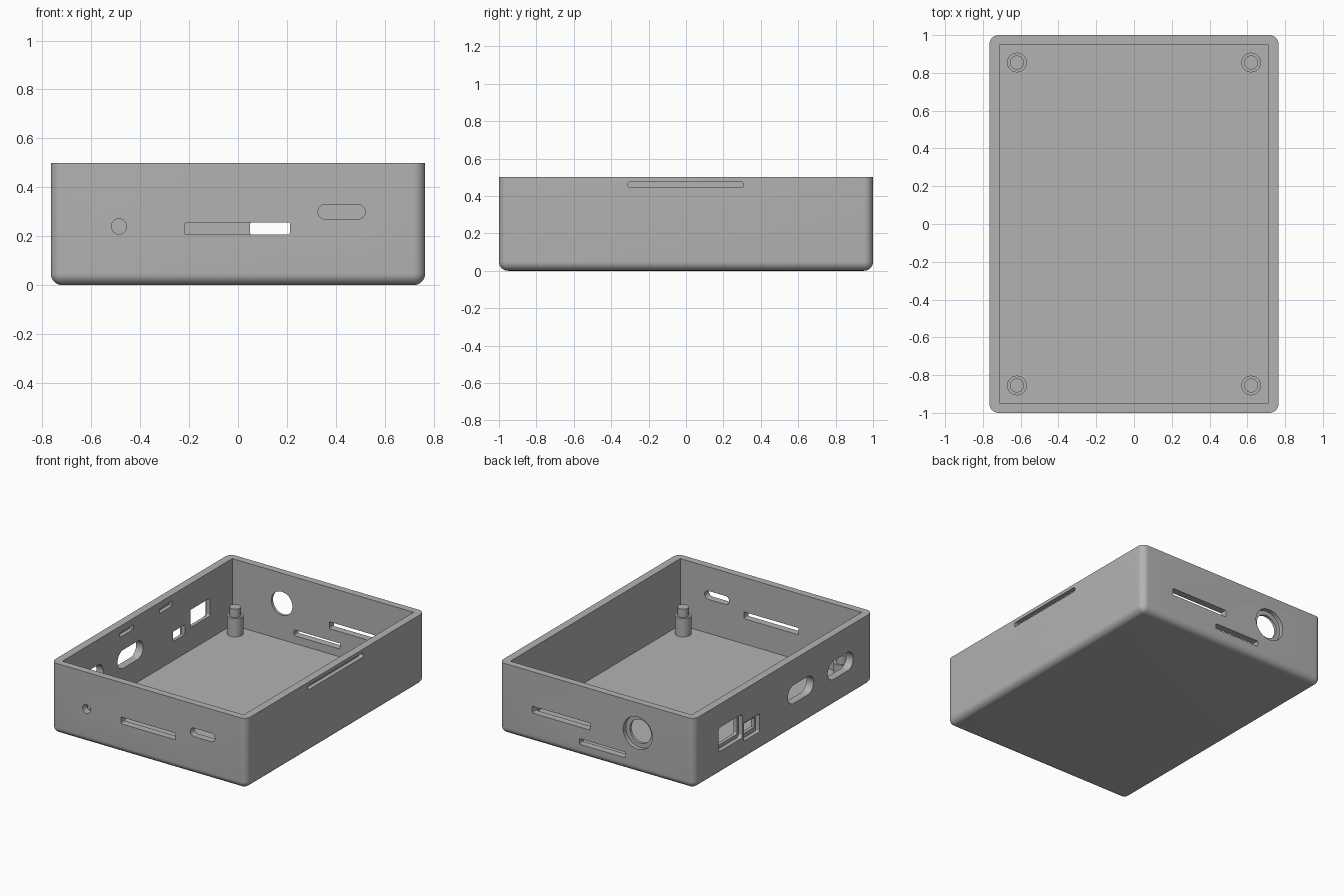
import bpy, bmesh, math
from mathutils import Vector

if "Cube" in bpy.data.objects:
    bpy.data.objects.remove(bpy.data.objects["Cube"], do_unlink=True)

HX, HY, H = 0.765, 1.0, 0.5      # outer half sizes and height
IX, IY, FLOOR = 0.71, 0.95, 0.03  # cavity half sizes and floor level
OUT = 0.1                         # overshoot of cutters

grey = bpy.data.materials.new("plain_grey")
grey.use_nodes = True
grey.diffuse_color = (0.45, 0.45, 0.45, 1)
grey.node_tree.nodes["Principled BSDF"].inputs["Base Color"].default_value = grey.diffuse_color


def make_object(name, bm):
    bmesh.ops.recalc_face_normals(bm, faces=bm.faces)
    mesh = bpy.data.meshes.new(name)
    bm.to_mesh(mesh)
    bm.free()
    mesh.materials.append(grey)
    ob = bpy.data.objects.new(name, mesh)
    bpy.context.collection.objects.link(ob)
    return ob


def box(x, y, z0, z1):
    bm = bmesh.new()
    bmesh.ops.create_cube(bm, size=2)
    for v in bm.verts:
        v.co = Vector((v.co.x * x, v.co.y * y, z1 if v.co.z > 0 else z0))
    return bm


def activate(ob):
    bpy.ops.object.select_all(action='DESELECT')
    ob.select_set(True)
    bpy.context.view_layer.objects.active = ob


def smooth(ob):
    activate(ob)
    bpy.ops.object.shade_smooth_by_angle(angle=math.radians(30))


def cut(ob, cutter):
    cutter.hide_render = True
    mod = ob.modifiers.new("cut", 'BOOLEAN')
    mod.operation, mod.solver, mod.object = 'DIFFERENCE', 'EXACT', cutter
    activate(ob)
    bpy.ops.object.modifier_apply(modifier=mod.name)
    bpy.data.objects.remove(cutter, do_unlink=True)


def slot(axis, d0, d1, a0, a1, z0, z1, r):
    """Rounded opening spanning d0..d1 along the wall's axis."""
    bm = bmesh.new()
    steps = 12
    corners = [(a1 - r, z1 - r), (a0 + r, z1 - r), (a0 + r, z0 + r), (a1 - r, z0 + r)]
    pts = []
    for q, (a, z) in enumerate(corners):
        for i in range(steps + 1):
            t = (q + i / steps) * math.pi / 2
            pts.append((a + r * math.cos(t), z + r * math.sin(t)))
    verts = [bm.verts.new((d0, a, z) if axis == 'x' else (a, d0, z)) for a, z in pts]
    bmesh.ops.remove_doubles(bm, verts=verts, dist=1e-5)
    face = bm.faces.new([v for v in verts if v.is_valid])
    top = bmesh.ops.extrude_face_region(bm, geom=[face])["geom"]
    move = Vector((d1 - d0, 0, 0)) if axis == 'x' else Vector((0, d1 - d0, 0))
    bmesh.ops.translate(bm, vec=move, verts=[g for g in top if isinstance(g, bmesh.types.BMVert)])
    return make_object("cutter", bm)


# Tray body with rounded uprights and bottom edges
bm = box(HX, HY, 0, H)
edges = [e for e in bm.edges if not all(v.co.z > H / 2 for v in e.verts)]
bmesh.ops.bevel(bm, geom=edges, offset=0.048, segments=10, profile=0.5, affect='EDGES')
tray = make_object("tray_body", bm)
cut(tray, make_object("cavity", box(IX, IY, FLOOR, H + OUT)))

# Front wall: round hole, card slot, pill opening
front = ('y', -HY - OUT, -IY + 0.02)
cut(tray, slot(*front, -0.517, -0.455, 0.209, 0.271, 0.0309))
cut(tray, slot(*front, -0.217, 0.212, 0.208, 0.256, 0.005))
cut(tray, slot(*front, 0.327, 0.52, 0.27, 0.33, 0.0299))

# Back wall: two slots and a stepped round hole
back = ('y', HY + OUT, IY - 0.02)
cut(tray, slot(*back, 0.05, 0.505, 0.207, 0.256, 0.005))
cut(tray, slot(*back, -0.225, 0.134, 0.085, 0.125, 0.005))
cut(tray, slot(*back, -0.405, -0.239, 0.203, 0.369, 0.0829))
cut(tray, slot('y', HY + OUT, HY - 0.03, -0.436, -0.208, 0.172, 0.4, 0.1139))

# Port wall: two stepped ports and two pill openings
port = ('x', -HX - OUT, -IX + 0.02)
recess = ('x', -HX - OUT, -HX + 0.03)
cut(tray, slot(*port, 0.48, 0.70, 0.19, 0.315, 0.01))
cut(tray, slot(*recess, 0.46, 0.73, 0.165, 0.335, 0.025))
cut(tray, slot(*port, 0.285, 0.42, 0.165, 0.235, 0.005))
cut(tray, slot(*recess, 0.27, 0.445, 0.135, 0.262, 0.008))
for y in (-0.19, -0.635):
    cut(tray, slot(*port, y - 0.143, y + 0.143, 0.19, 0.32, 0.0649))

# Blind latch notches inside the port wall
for y in (-0.23, 0.21):
    cut(tray, slot('x', -IX + 0.02, -IX - 0.028, y - 0.073, y + 0.073, 0.422, 0.454, 0.004))

# Blind finger groove on the opposite outer wall
cut(tray, slot('x', HX + OUT, HX - 0.03, -0.31, 0.307, 0.444, 0.476, 0.013))
smooth(tray)

# Stepped standoff posts in the corners
for sx, side in ((-1, "right"), (1, "left")):
    for sy, end in ((-1, "front"), (1, "back")):
        bm = bmesh.new()
        for r, z0, z1 in ((0.052, FLOOR - 0.01, 0.16), (0.037, 0.15, 0.22)):
            made = bmesh.ops.create_cone(bm, cap_ends=True, segments=48,
                                         radius1=r, radius2=r, depth=z1 - z0)
            bmesh.ops.translate(bm, verts=made["verts"],
                                vec=(sx * 0.62, sy * 0.855, (z0 + z1) / 2))
        smooth(make_object(f"{end}_{side}_post", bm))
